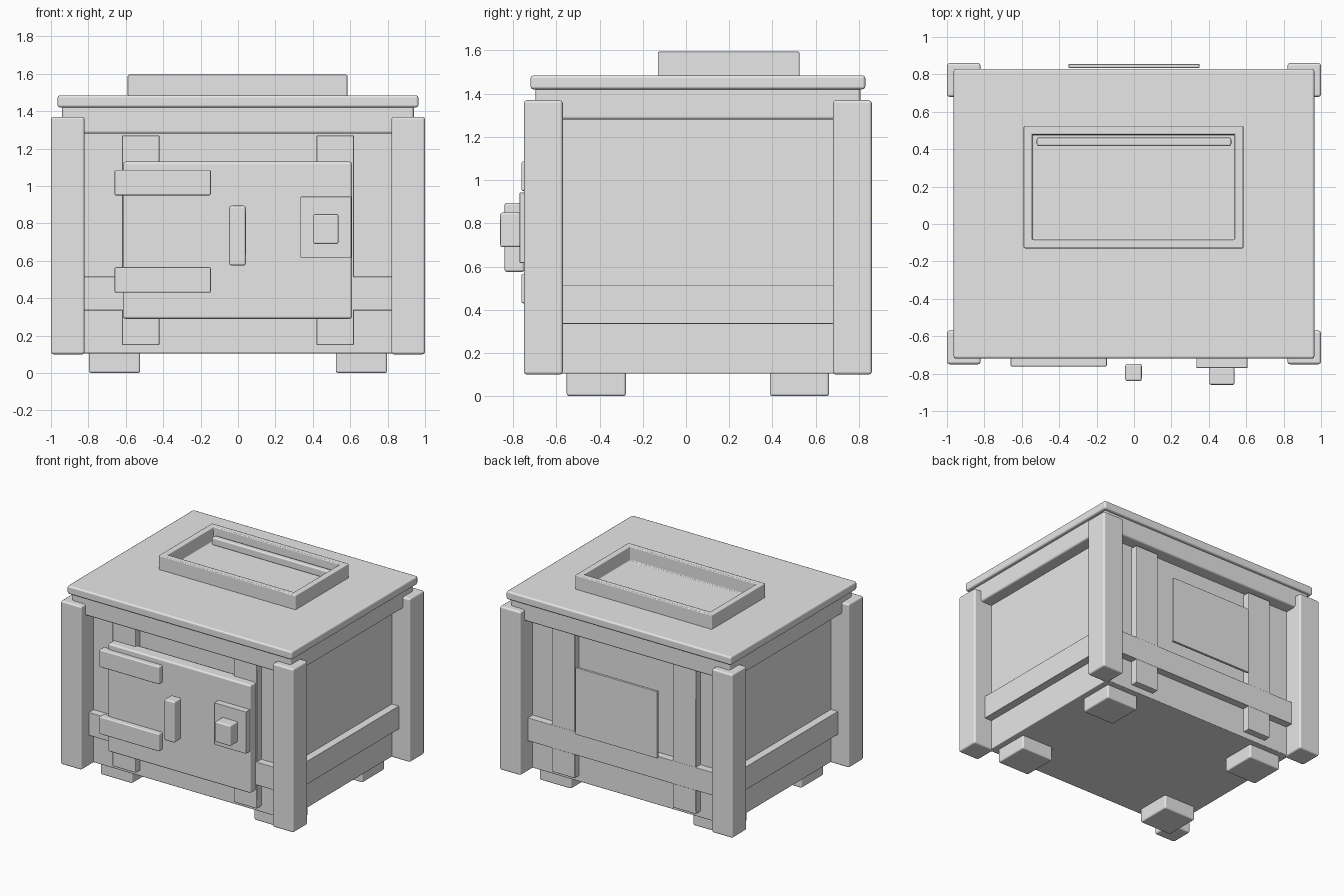
import bpy
import bmesh

if "Cube" in bpy.data.objects:
    bpy.data.objects.remove(bpy.data.objects["Cube"])

grey = bpy.data.materials.new("light grey")
grey.diffuse_color = (0.8, 0.8, 0.8, 1)
grey.use_nodes = True
grey.node_tree.nodes["Principled BSDF"].inputs["Base Color"].default_value = grey.diffuse_color

CY = 0.055  # depth centre of the crate body


def finish(bm, name, bevel):
    """Turn a bmesh into a smooth-shaded object with rounded edges."""
    bmesh.ops.recalc_face_normals(bm, faces=bm.faces)
    mesh = bpy.data.meshes.new(name)
    bm.to_mesh(mesh)
    bm.free()
    mesh.materials.append(grey)
    ob = bpy.data.objects.new(name, mesh)
    bpy.context.collection.objects.link(ob)
    bpy.ops.object.select_all(action='DESELECT')
    ob.select_set(True)
    bpy.context.view_layer.objects.active = ob
    bpy.ops.object.shade_smooth_by_angle()
    if bevel:
        mod = ob.modifiers.new("rounded edges", 'BEVEL')
        mod.width = bevel
        mod.segments = 2
        mod.harden_normals = True
    return ob


def cube(x, y, z):
    """Box bmesh from (min, max) ranges."""
    bm = bmesh.new()
    bmesh.ops.create_cube(bm, size=1)
    for v in bm.verts:
        v.co = [(r[0] + r[1]) / 2 + c * (r[1] - r[0])
                for r, c in zip((x, y, z), v.co)]
    return bm


def box(name, x, y, z, bevel=0.008):
    return finish(cube(x, y, z), name, bevel)


def sym(half, centre=0.0):
    return (centre - half, centre + half)


# Main body, belt, rim and lid
box("body", sym(0.845), sym(0.655, CY), (0.105, 1.30), 0.006)
box("belt", sym(0.905), sym(0.712, CY), (0.335, 0.515), 0.005)
box("rim", sym(0.94), sym(0.752, CY), (1.28, 1.43), 0.015)
box("lid", sym(0.965), sym(0.775, CY), (1.42, 1.485), 0.014)

# Corner posts, feet and upright straps
for sx, side in ((-1, "left"), (1, "right")):
    for sy, end in ((-1, "front"), (1, "back")):
        tag = f"{end}_{side}"
        box("post_" + tag, sym(0.09, sx * 0.91), sym(0.09, CY + sy * 0.715),
            (0.10, 1.37), 0.014)
        box("foot_" + tag, sym(0.137, sx * 0.66), sym(0.137, CY + sy * 0.47),
            (0.0, 0.12), 0.012)
        box("strap_" + tag, sym(0.10, sx * 0.52), sym(0.05, CY + sy * 0.66),
            (0.15, 1.27), 0.006)

# Front door with hinges, handle and latch
box("door", (-0.615, 0.61), (-0.72, -0.62), (0.29, 1.13), 0.014)
for z in (0.498, 1.018):
    box("hinge", (-0.66, -0.145), (-0.762, -0.70), sym(0.068, z), 0.008)
box("handle", (-0.047, 0.042), (-0.84, -0.748), (0.575, 0.895), 0.012)
box("latch_plate", (0.333, 0.607), (-0.77, -0.715), (0.617, 0.943), 0.004)
box("latch_knob", (0.403, 0.537), (-0.86, -0.765), (0.69, 0.85), 0.01)

# Back plate
box("back_plate", sym(0.35), (0.835, 0.855), (0.545, 1.065), 0.003)

# Open hatch frame: inset the top and push it down to the lid
bm = cube((-0.59, 0.585), (-0.13, 0.525), (1.48, 1.595))
top = max(bm.faces, key=lambda f: f.calc_center_median().z)
bmesh.ops.inset_region(bm, faces=[top], thickness=0.066)
floor = bmesh.ops.extrude_face_region(bm, geom=[top])
verts = [g for g in floor["geom"] if isinstance(g, bmesh.types.BMVert)]
bmesh.ops.translate(bm, verts=verts, vec=(0, 0, -0.108))
if top.is_valid:
    bmesh.ops.delete(bm, geom=[top], context='FACES_ONLY')
finish(bm, "hatch_frame", 0.007)
box("hatch_bar", sym(0.52), (0.417, 0.462), (1.485, 1.545), 0.01)
